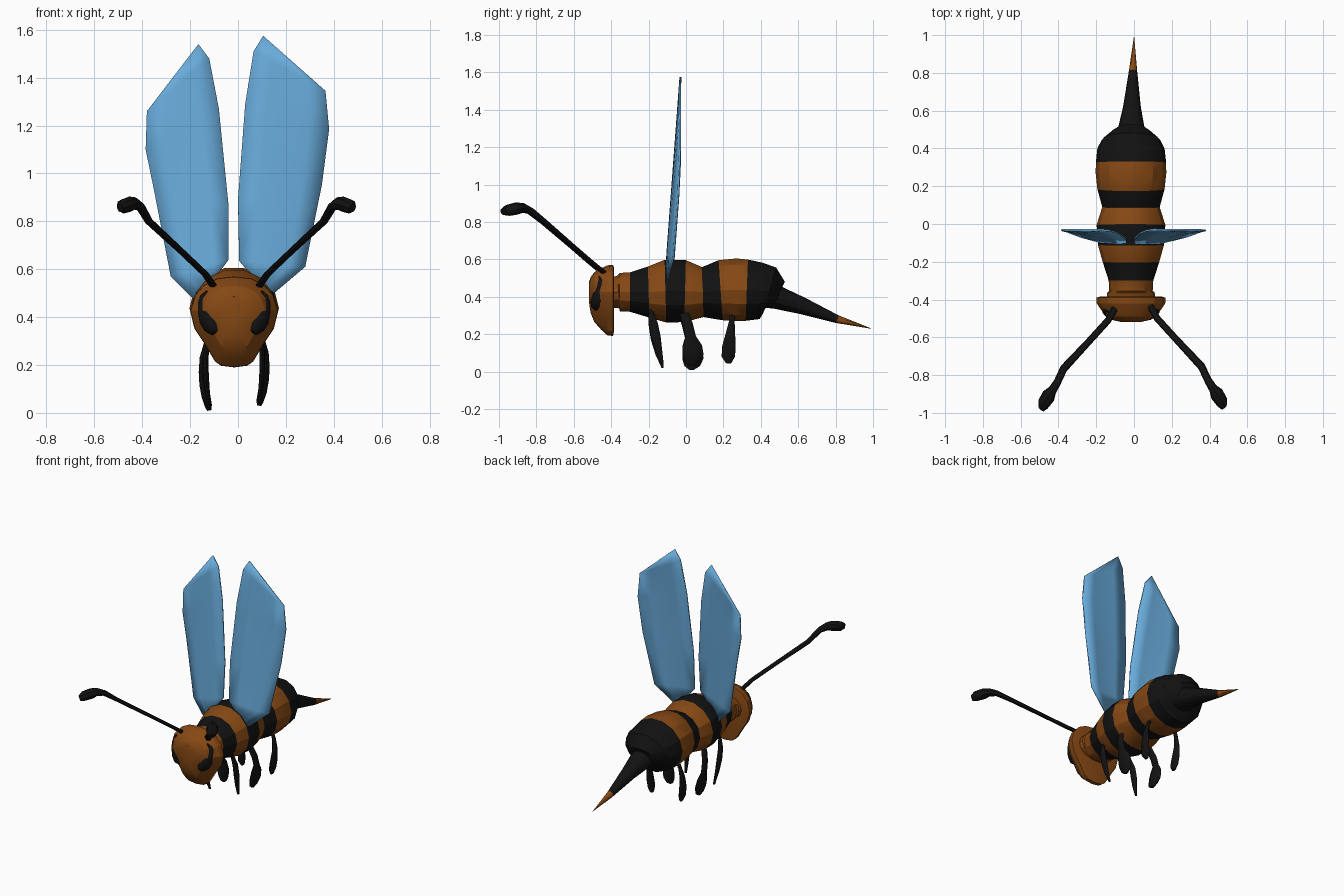
import bpy, bmesh, math
from mathutils import Vector

CX = -0.016  # body centre line


def material(name, rgb):
    m = bpy.data.materials.new(name)
    m.diffuse_color = (*rgb, 1)
    return m


BLACK = material("black", (0.006, 0.006, 0.006))
BROWN = material("amber_brown", (0.24, 0.066, 0.007))
BLUE = material("wing_blue", (0.14, 0.41, 0.71))


def loft(name, rings, mats, closed=True, smooth=None):
    """Skin a list of equal-length point rings."""
    bm = bmesh.new()
    vs = [[bm.verts.new(p) for p in r] for r in rings]
    n = len(rings[0])
    for a, b in zip(vs, vs[1:]):
        for i in range(n if closed else n - 1):
            j = (i + 1) % n
            bm.faces.new((a[i], a[j], b[j], b[i]))
    if closed:
        bm.faces.new(vs[0][::-1])
        bm.faces.new(vs[-1])
    bmesh.ops.remove_doubles(bm, verts=bm.verts, dist=0.0005)
    bmesh.ops.recalc_face_normals(bm, faces=bm.faces)
    me = bpy.data.meshes.new(name)
    bm.to_mesh(me)
    bm.free()
    for m in mats:
        me.materials.append(m)
    ob = bpy.data.objects.new(name, me)
    bpy.context.collection.objects.link(ob)
    if smooth:
        bpy.ops.object.select_all(action='DESELECT')
        ob.select_set(True)
        bpy.context.view_layer.objects.active = ob
        bpy.ops.object.shade_smooth_by_angle(angle=math.radians(smooth))
    return ob


def tube(name, pts, radii, u, mats, sides=8, smooth=40):
    """Elliptical tube along pts; radii are (along u, across u)."""
    pts = [Vector(p) for p in pts]
    u = Vector(u).normalized()
    rings = []
    for k, (p, (ru, rv)) in enumerate(zip(pts, radii)):
        d = pts[min(k + 1, len(pts) - 1)] - pts[max(k - 1, 0)]
        v = d.cross(u).normalized()
        angles = [math.tau * i / sides for i in range(sides)]
        rings.append([p + u * ru * math.cos(a) + v * rv * math.sin(a) for a in angles])
    return loft(name, rings, mats, smooth=smooth)


# Banded body with stinger: y, centre z, half width, half height
body = [(-0.41, 0.42, 0.13, 0.08), (-0.36, 0.425, 0.125, 0.09), (-0.355, 0.425, 0.115, 0.105),
        (-0.30, 0.425, 0.118, 0.108), (-0.20, 0.425, 0.15, 0.14), (-0.11, 0.43, 0.175, 0.172),
        (-0.005, 0.43, 0.182, 0.17), (0.09, 0.425, 0.152, 0.137), (0.185, 0.435, 0.178, 0.165),
        (0.27, 0.437, 0.187, 0.172), (0.325, 0.435, 0.186, 0.168), (0.40, 0.432, 0.178, 0.155),
        (0.445, 0.43, 0.155, 0.135), (0.475, 0.41, 0.105, 0.09), (0.49, 0.395, 0.074, 0.064),
        (0.62, 0.352, 0.047, 0.047), (0.81, 0.28, 0.022, 0.022), (0.99, 0.23, 0.001, 0.001)]
ob = tube("striped_body",
          [(CX + max(0, y - 0.45) * 0.03, y, z) for y, z, _, _ in body],
          [(rx, rz) for *_, rx, rz in body], (1, 0, 0), [BLACK, BROWN], sides=14, smooth=25)
bands = [(-1, -0.30), (-0.20, -0.11), (-0.005, 0.09), (0.185, 0.325), (0.81, 1)]
for f in ob.data.polygons:
    f.material_index = int(any(a < f.center.y < b for a, b in bands))

# Head: one mask-shaped outline shrinking toward the face
half = [(0, 0.57), (0.07, 0.562), (0.125, 0.535), (0.165, 0.49), (0.184, 0.425),
        (0.165, 0.35), (0.125, 0.29), (0.08, 0.215), (0.055, 0.197), (0, 0.19)]
outline = half + [(-x, z) for x, z in half[-2:0:-1]]
rings = []
for y, s in [(-0.385, 0.9), (-0.39, 1.0), (-0.42, 0.985), (-0.455, 0.86),
             (-0.49, 0.70), (-0.51, 0.5), (-0.518, 0.3)]:
    rings.append([(CX + x * s, y, 0.44 + (z - 0.44) * s) for x, z in outline])
loft("head", rings, [BROWN], smooth=20)

# Brow ridge over the face
tube("brow", [(CX + x, -0.495 + abs(x) * 0.25, 0.475) for x in (-0.12, -0.06, 0, 0.06, 0.12)],
     [(0.008, 0.012), (0.018, 0.022), (0.02, 0.026), (0.018, 0.022), (0.008, 0.012)],
     (0, 0, 1), [BROWN], sides=6, smooth=20)

# Teardrop eyes
eye = [(0.085, -0.478, 0.328, 0.012), (0.095, -0.482, 0.345, 0.034), (0.104, -0.478, 0.375, 0.045),
       (0.118, -0.472, 0.42, 0.038), (0.130, -0.460, 0.46, 0.024), (0.130, -0.458, 0.49, 0.014),
       (0.115, -0.465, 0.51, 0.005)]
for s, side in ((-1, "left"), (1, "right")):
    tube(side + "_eye", [(CX + s * x, y, z) for x, y, z, _ in eye],
         [(r, r * 0.6) for *_, r in eye], (0.85, s * 0.5, 0), [BLACK], sides=10)

# Antennae with bent clubs
feeler = [(0.085, -0.42, 0.515), (0.13, -0.50, 0.58), (0.23, -0.61, 0.675), (0.365, -0.755, 0.80),
          (0.40, -0.83, 0.86), (0.425, -0.87, 0.875), (0.445, -0.90, 0.872),
          (0.475, -0.945, 0.862), (0.485, -0.97, 0.855)]
feeler_r = [(0.018, 0.012), (0.018, 0.011), (0.018, 0.011), (0.021, 0.013), (0.021, 0.018),
            (0.024, 0.026), (0.038, 0.032), (0.033, 0.030), (0.018, 0.018)]
for s, side in ((-1, "left"), (1, "right")):
    tube(side + "_antenna", [(s * x - 0.007, y - (0.01 if s < 0 else 0), z) for x, y, z in feeler],
         feeler_r, (1, s * 0.9, 0), [BLACK])

# Wings: rows of (inner x, z), (outer x, z) from root to tip
wings = {
    "left": [((-0.07, 0.60), (-0.185, 0.475)), ((-0.04, 0.64), (-0.28, 0.57)),
             ((-0.04, 0.87), (-0.35, 0.93)), ((-0.08, 1.27), (-0.385, 1.10)),
             ((-0.12, 1.48), (-0.38, 1.26)), ((-0.165, 1.54), (-0.165, 1.54))],
    "right": [((0.035, 0.60), (0.15, 0.50)), ((0.005, 0.635), (0.28, 0.61)),
              ((0.0, 0.89), (0.35, 0.955)), ((0.03, 1.29), (0.38, 1.185)),
              ((0.065, 1.51), (0.365, 1.345)), ((0.105, 1.575), (0.105, 1.575))]}
for side, rows in wings.items():
    rings = []
    for (xi, zi), (xo, zo) in rows:
        ring = []
        for t in (0, 0.25, 0.5, 0.75, 1):
            x, z = xi + (xo - xi) * t, zi + (zo - zi) * t
            drop = (1.575 - z) / 1.08
            ring.append((x, -0.03 - 0.08 * drop * (1 - (x / 0.4) ** 2), z))
        rings.append(ring)
    w = loft(side + "_wing", rings, [BLUE], closed=False, smooth=30)
    mod = w.modifiers.new("thickness", 'SOLIDIFY')
    mod.thickness = 0.01
    mod.offset = 0

# Legs: x offset, y, z, radius in side profile
legs = {
    "front": [(0.085, -0.19, 0.36, 0.010), (0.105, -0.188, 0.30, 0.013), (0.118, -0.175, 0.24, 0.024),
              (0.118, -0.162, 0.17, 0.026), (0.112, -0.145, 0.09, 0.018), (0.105, -0.125, 0.02, 0.006)],
    "middle": [(0.09, -0.015, 0.34, 0.018), (0.115, -0.008, 0.29, 0.026), (0.132, 0.010, 0.23, 0.028),
               (0.136, 0.025, 0.17, 0.028), (0.128, 0.034, 0.12, 0.052), (0.118, 0.037, 0.07, 0.057),
               (0.108, 0.033, 0.03, 0.042), (0.104, 0.030, 0.01, 0.014)],
    "rear": [(0.09, 0.25, 0.33, 0.014), (0.112, 0.245, 0.27, 0.015), (0.124, 0.238, 0.21, 0.024),
             (0.122, 0.230, 0.14, 0.036), (0.114, 0.226, 0.08, 0.036), (0.108, 0.228, 0.045, 0.014)]}
for pair, pts in legs.items():
    for s, side in ((-1, "left"), (1, "right")):
        lift = 0.02 if s > 0 and pair != "rear" else 0
        tube(f"{side}_{pair}_leg", [(CX + s * x, y, z + lift) for x, y, z, _ in pts],
             [(r, 0.006 + r * 0.22) for *_, r in pts], (0, 1, 0), [BLACK])
